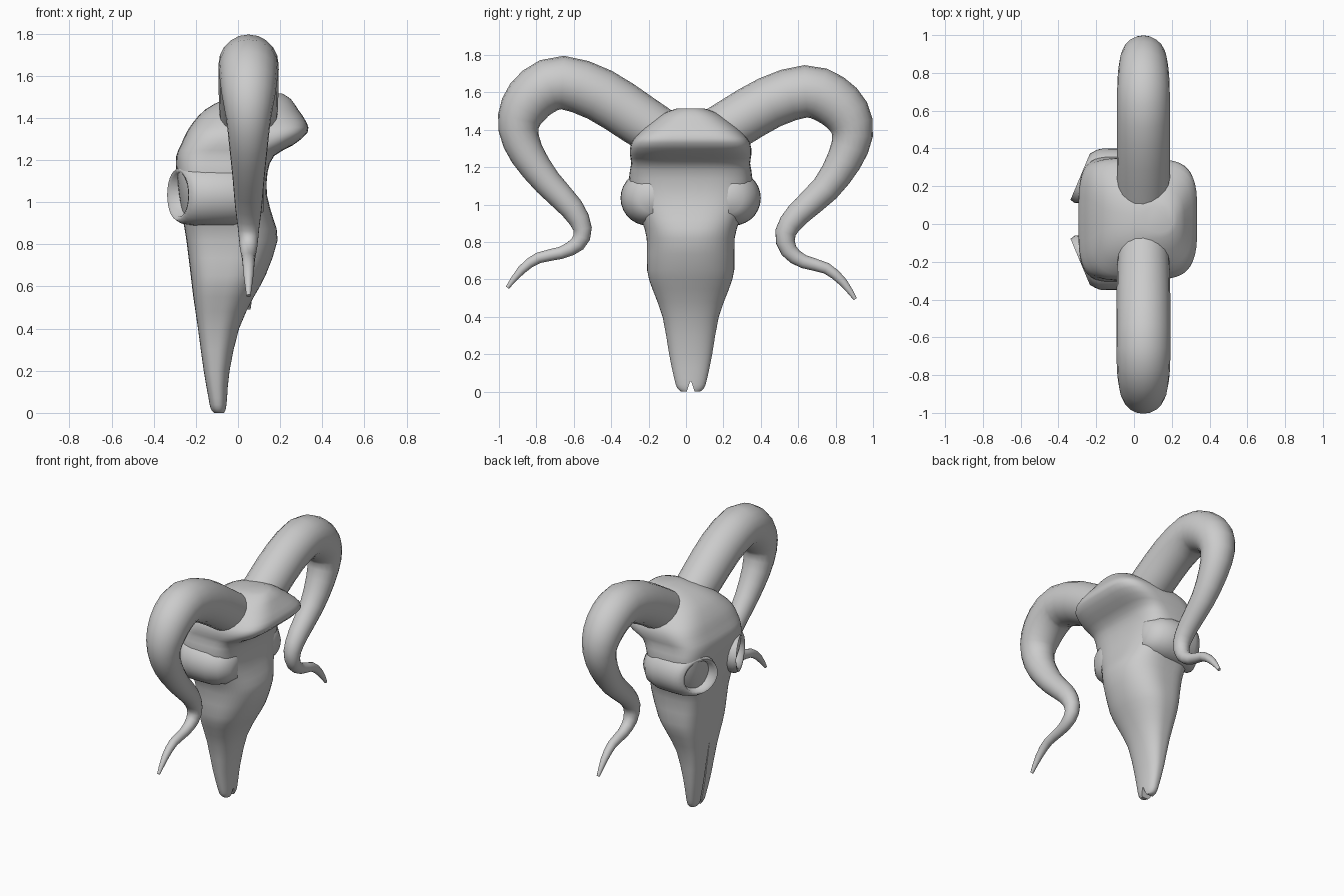
import bpy, bmesh
from math import sin, cos, pi, radians, copysign
from mathutils import Vector

if "Cube" in bpy.data.objects:
    bpy.data.objects.remove(bpy.data.objects["Cube"])

YC = 0.025  # the skull sits slightly off the origin


def spline(rows, steps):
    """Catmull-Rom through rows of numbers."""
    out = []
    n = len(rows)
    for i in range(n - 1):
        quad = [rows[max(i - 1, 0)], rows[i], rows[i + 1], rows[min(i + 2, n - 1)]]
        for s in range(steps):
            t = s / steps
            out.append([0.5 * (2 * b + (c - a) * t + (2 * a - 5 * b + 4 * c - d) * t * t
                        + (3 * b - a - 3 * c + d) * t ** 3) for a, b, c, d in zip(*quad)])
    out.append(list(rows[-1]))
    return out


def loft(name, rings, angle=50):
    """Skin closed rings of points and cap both ends."""
    bm = bmesh.new()
    vs = [[bm.verts.new(p) for p in r] for r in rings]
    n = len(vs[0])
    for a, b in zip(vs, vs[1:]):
        for i in range(n):
            bm.faces.new((a[i], a[(i + 1) % n], b[(i + 1) % n], b[i]))
    bm.faces.new(vs[0][::-1])
    bm.faces.new(vs[-1])
    bmesh.ops.recalc_face_normals(bm, faces=bm.faces)
    me = bpy.data.meshes.new(name)
    bm.to_mesh(me)
    bm.free()
    ob = bpy.data.objects.new(name, me)
    bpy.context.collection.objects.link(ob)
    smooth(ob, angle)
    return ob


def smooth(ob, angle=50):
    bpy.ops.object.select_all(action='DESELECT')
    ob.select_set(True)
    bpy.context.view_layer.objects.active = ob
    bpy.ops.object.shade_smooth_by_angle(angle=radians(angle))


def horn(name, path):
    """Tapered tube in the plane x = 0.05; path rows are y, z, radius."""
    rows = spline(path, 2)
    rings = []
    for i, (y, z, r) in enumerate(rows):
        a, b = rows[max(i - 1, 0)], rows[min(i + 1, len(rows) - 1)]
        t = Vector((0, b[0] - a[0], b[1] - a[1])).normalized()
        side = Vector((0, -t.z, t.y))
        rings.append([Vector((0.05 + r * cos(k * pi / 10), y, z)) + side * r * sin(k * pi / 10)
                      for k in range(20)])
    return loft(name, rings)


def eye_socket(name, s):
    """Tube along x with a slanted rim and a hollow; s is the side."""
    # x, slant, radius, distance from the middle
    rows = [(0.12, 0, 0.08, 0.20), (0.06, 0, 0.125, 0.22), (-0.02, 0, 0.145, 0.228),
            (-0.12, 0, 0.147, 0.228), (-0.21, 0.2, 0.145, 0.228), (-0.26, 0.4, 0.138, 0.225),
            (-0.285, 0.42, 0.122, 0.225), (-0.28, 0.42, 0.105, 0.225),
            (-0.23, 0.3, 0.092, 0.22), (-0.17, 0.1, 0.07, 0.21), (-0.14, 0, 0.03, 0.2)]
    rings = []
    for x, slant, r, d in rows:
        rings.append([Vector((x + slant * r * cos(a), YC + s * (d + r * cos(a)), 1.035 + r * sin(a)))
                      for a in (k * pi / 14 for k in range(28))])
    return loft(name, rings, 70)


# Skull: z, face x, back x, half width, squareness of face and of back
profile = [(0.0, -0.115, -0.065, 0.050, 2.2, 2.2), (0.02, -0.13, -0.057, 0.072, 2.3, 2.2),
           (0.07, -0.14, -0.052, 0.088, 2.6, 2.2), (0.20, -0.163, -0.04, 0.115, 3, 2.2),
           (0.40, -0.19, 0.005, 0.150, 3.5, 2.2), (0.55, -0.212, 0.075, 0.205, 3.5, 2.2),
           (0.65, -0.224, 0.13, 0.233, 3.5, 2.2), (0.82, -0.245, 0.188, 0.235, 4, 2.3),
           (0.92, -0.262, 0.168, 0.265, 4, 2.6), (1.03, -0.28, 0.138, 0.315, 4, 3),
           (1.14, -0.292, 0.14, 0.33, 4, 3.5), (1.22, -0.293, 0.172, 0.318, 4, 4),
           (1.27, -0.272, 0.26, 0.325, 4, 4), (1.33, -0.245, 0.33, 0.318, 3.8, 4),
           (1.38, -0.212, 0.325, 0.28, 3.5, 3.8), (1.44, -0.155, 0.285, 0.215, 3, 3),
           (1.49, -0.06, 0.25, 0.14, 2.5, 2.5), (1.515, 0.05, 0.21, 0.07, 2.2, 2.2)]
rings = []
for z, xf, xb, hw, nf, nb in spline(profile, 2):
    ring = []
    for k in range(48):
        c, s = cos(k * pi / 24), sin(k * pi / 24)
        e = 2 / (nb if c > 0 else nf)
        ring.append(Vector(((xf + xb) / 2 + (xb - xf) / 2 * copysign(abs(c) ** e, c),
                            YC + hw * copysign(abs(s) ** e, s), z)))
    rings.append(ring)
skull = loft("skull", rings)

# Nasal slit on the face and notch between the tips
slit = loft("slit_cutter", [[(-0.4, YC - w, z), (-0.4, YC + w, z), (x, YC + w * 0.4, z), (x, YC - w * 0.4, z)]
                            for z, w, x in ((-0.1, 0.014, -0.10), (0.2, 0.014, -0.11), (0.46, 0.003, -0.19))])
notch = loft("notch_cutter", [[(x, YC - 0.028, -0.02), (x, YC + 0.028, -0.02),
                               (x, YC + 0.003, 0.055), (x, YC - 0.003, 0.055)] for x in (-0.4, 0.1)])
for cutter in (slit, notch):
    mod = skull.modifiers.new("cut", 'BOOLEAN')
    mod.operation = 'DIFFERENCE'
    mod.solver = 'EXACT'
    mod.object = cutter
    bpy.context.view_layer.objects.active = skull
    bpy.ops.object.modifier_apply(modifier=mod.name)
    bpy.data.objects.remove(cutter)
smooth(skull)

# Eye sockets
eye_socket("eye_socket_left", -1)
eye_socket("eye_socket_right", 1)

# Horns: each side has its own curl
horn("horn_left", [(-0.1, 1.355, 0.135), (-0.26, 1.46, 0.14), (-0.46, 1.587, 0.143), (-0.66, 1.653, 0.143),
                   (-0.79, 1.605, 0.139), (-0.87, 1.51, 0.127), (-0.895, 1.40, 0.107), (-0.85, 1.27, 0.092),
                   (-0.74, 1.118, 0.076), (-0.61, 0.98, 0.064), (-0.553, 0.87, 0.05), (-0.58, 0.79, 0.042),
                   (-0.67, 0.742, 0.033), (-0.79, 0.715, 0.029), (-0.88, 0.65, 0.023), (-0.955, 0.556, 0.01)])
horn("horn_right", [(0.12, 1.355, 0.135), (0.26, 1.438, 0.14), (0.45, 1.548, 0.14), (0.64, 1.606, 0.14),
                    (0.77, 1.565, 0.137), (0.86, 1.48, 0.127), (0.89, 1.37, 0.109), (0.845, 1.235, 0.094),
                    (0.745, 1.085, 0.078), (0.6, 0.95, 0.066), (0.532, 0.85, 0.056), (0.55, 0.755, 0.045),
                    (0.63, 0.695, 0.036), (0.75, 0.66, 0.03), (0.84, 0.585, 0.023), (0.905, 0.495, 0.01)])
